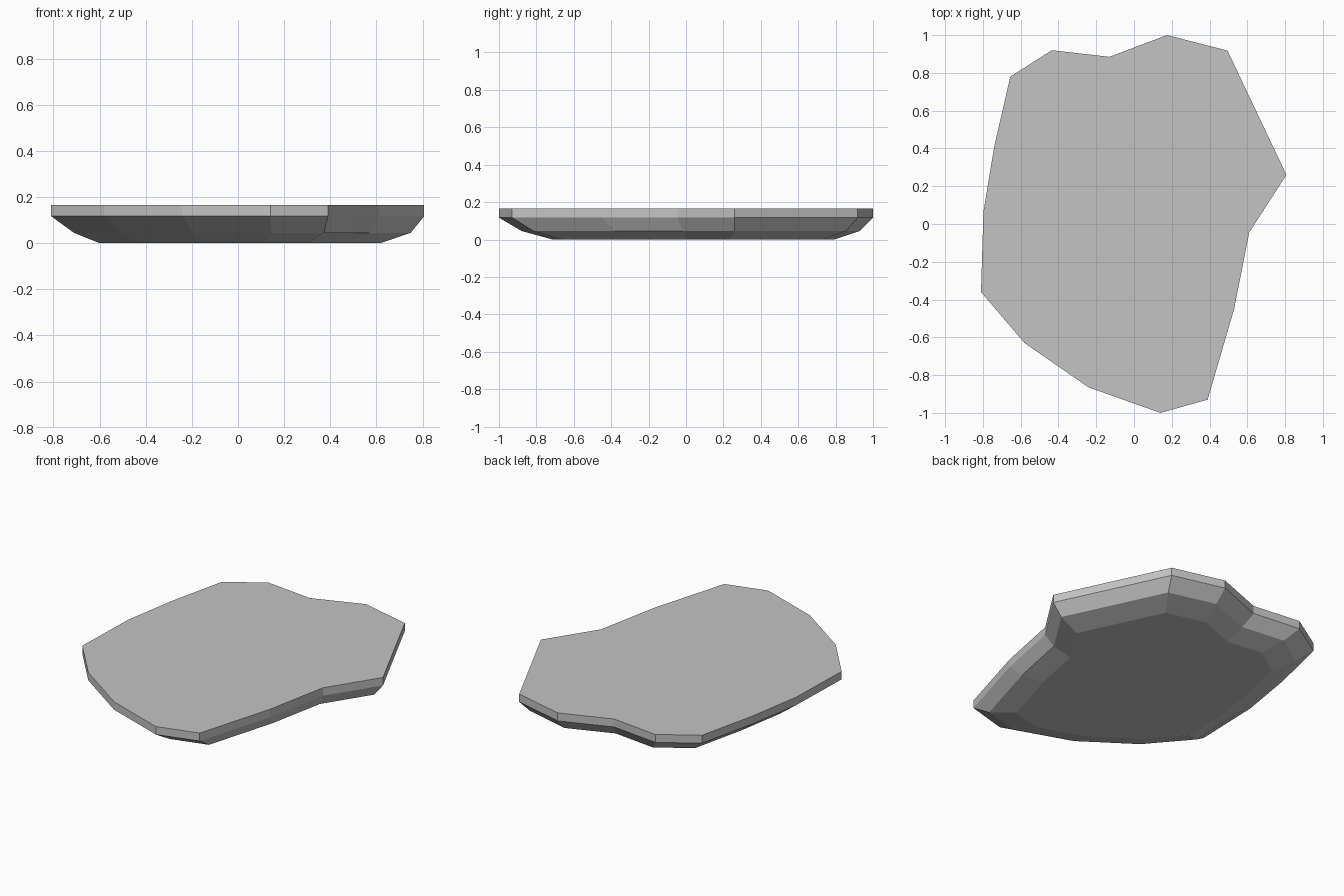
import bpy
import bmesh

cube = bpy.data.objects.get("Cube")
if cube:
    bpy.data.objects.remove(cube, do_unlink=True)

# Irregular slab outline, counter-clockwise
outline = [
    (-0.81, -0.36), (-0.58, -0.63), (-0.24, -0.865), (0.14, -1.0), (0.39, -0.93),
    (0.53, -0.45), (0.61, -0.045), (0.807, 0.26), (0.495, 0.918), (0.175, 1.0),
    (-0.13, 0.885), (-0.435, 0.92), (-0.655, 0.78), (-0.74, 0.41), (-0.797, 0.065),
]

# Layers from the base up: height, outline scale, x shift, y shift
layers = [
    (0.0, 0.753, 0.01, 0.04),
    (0.045, 0.903, 0.02, 0.025),
    (0.117, 1.0, 0.0, 0.0),
    (0.166, 1.0, 0.0, 0.0),
]

# Stone slab: stacked rings, bridged and capped
bm = bmesh.new()
rings = [[bm.verts.new((x * s + dx, y * s + dy, z)) for x, y in outline]
         for z, s, dx, dy in layers]
for low, high in zip(rings, rings[1:]):
    for i in range(len(outline)):
        j = (i + 1) % len(outline)
        bm.faces.new((low[i], low[j], high[j], high[i]))
bm.faces.new(rings[0][::-1])
bm.faces.new(rings[-1])
bm.normal_update()

mesh = bpy.data.meshes.new("stone_slab")
bm.to_mesh(mesh)
bm.free()
slab = bpy.data.objects.new("stone_slab", mesh)
bpy.context.collection.objects.link(slab)

# Plain grey stone
grey = (0.55, 0.55, 0.55, 1.0)
mat = bpy.data.materials.new("stone_grey")
mat.use_nodes = True
mat.diffuse_color = grey
mat.node_tree.nodes["Principled BSDF"].inputs["Base Color"].default_value = grey
mesh.materials.append(mat)
